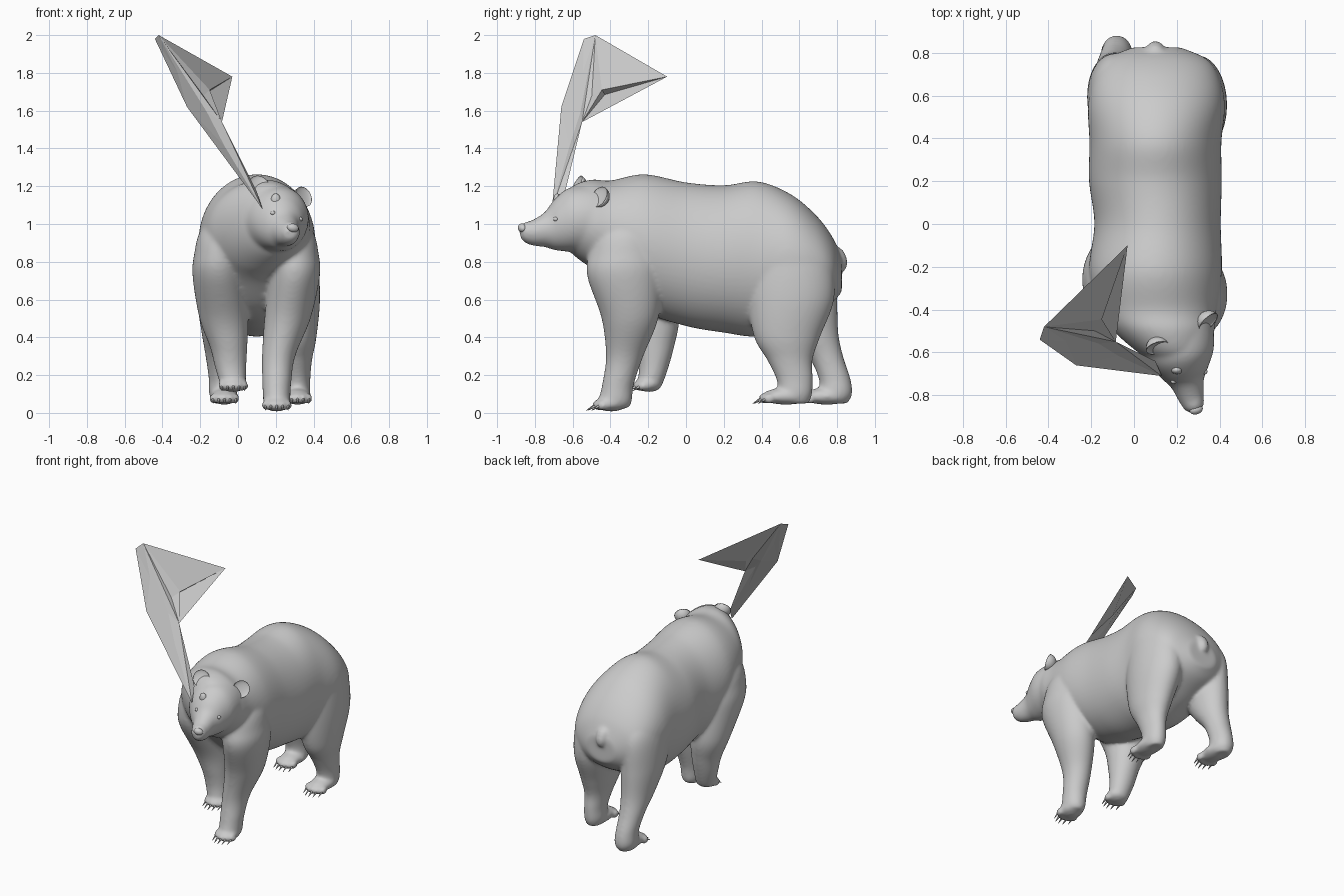
import bpy, bmesh, math
from mathutils import Matrix, Vector


def finish(bm, name, smooth=True, recalc=True):
    if recalc:
        bmesh.ops.recalc_face_normals(bm, faces=bm.faces)
    me = bpy.data.meshes.new(name)
    bm.to_mesh(me)
    bm.free()
    ob = bpy.data.objects.new(name, me)
    bpy.context.collection.objects.link(ob)
    for p in me.polygons:
        p.use_smooth = smooth
    return ob


def spline(rows, steps=8):
    # Catmull-Rom interpolation through the section rows
    out = []
    for i in range(len(rows) - 1):
        p = [rows[max(0, min(len(rows) - 1, i + k))] for k in (-1, 0, 1, 2)]
        for s in range(steps):
            t = s / steps
            out.append([0.5 * (2 * b + (c - a) * t + (2 * a - 5 * b + 4 * c - d) * t * t
                               + (3 * b - a - 3 * c + d) * t ** 3) for a, b, c, d in zip(*p)])
    return out + [list(rows[-1])]


def loft(bm, rows, axis, mat=Matrix(), n=72):
    # axis 'y': row = y, x, z, rx, rz     axis 'z': row = z, x, y, rx, ry
    rings = []
    for t, a, b, ra, rb in spline(rows):
        ring = []
        for k in range(n):
            w = 2 * math.pi * k / n
            u, v = a + ra * math.cos(w), b + rb * math.sin(w)
            ring.append(bm.verts.new(mat @ Vector((u, t, v) if axis == 'y' else (u, v, t))))
        rings.append(ring)
    faces = [bm.faces.new(rings[0]), bm.faces.new(rings[-1][::-1])]
    for r, s in zip(rings, rings[1:]):
        for k in range(n):
            j = (k + 1) % n
            faces.append(bm.faces.new((r[k], s[k], s[j], r[j])))
    bmesh.ops.recalc_face_normals(bm, faces=faces)


def ball(bm, c, r, mat=Matrix()):
    m = mat @ Matrix.Translation(c) @ Matrix.Diagonal((*r, 1))
    return bmesh.ops.create_uvsphere(bm, u_segments=24, v_segments=14, radius=1, matrix=m)['verts']


def paw(body, claws, x, y, z, length):
    # pad, five toes and five claws
    ball(body, (x, y, z), (0.074, length, 0.045))
    for i in range(-2, 3):
        tx, ty = x + i * 0.03, y - length + 0.013 + 0.007 * i * i
        ball(body, (tx, ty, z - 0.012), (0.02, 0.033, 0.028))
        m = Matrix.Translation((tx, ty - 0.035, z - 0.024)) @ Matrix.Rotation(math.radians(120), 4, 'X')
        bmesh.ops.create_cone(claws, cap_ends=True, segments=8, radius1=0.01,
                              radius2=0.001, depth=0.06, matrix=m)


body, claws = bmesh.new(), bmesh.new()

# torso and neck
loft(body, [(-0.66, 0.20, 1.02, 0.08, 0.10), (-0.60, 0.18, 1.02, 0.16, 0.18),
            (-0.50, 0.14, 1.0, 0.235, 0.235), (-0.40, 0.11, 0.965, 0.275, 0.265),
            (-0.22, 0.10, 0.90, 0.31, 0.363), (0.0, 0.11, 0.84, 0.295, 0.38),
            (0.20, 0.10, 0.815, 0.31, 0.39), (0.38, 0.10, 0.815, 0.308, 0.41),
            (0.55, 0.105, 0.81, 0.32, 0.35), (0.68, 0.105, 0.79, 0.295, 0.265),
            (0.77, 0.105, 0.76, 0.235, 0.18), (0.825, 0.105, 0.73, 0.11, 0.09)], 'y')

# four legs in a walking pose
loft(body, [(1.10, 0.20, -0.31, 0.07, 0.10), (0.97, 0.262, -0.32, 0.13, 0.16),
            (0.84, 0.288, -0.325, 0.139, 0.19),
            (0.72, 0.297, -0.325, 0.136, 0.197), (0.50, 0.262, -0.297, 0.122, 0.15),
            (0.30, 0.215, -0.325, 0.088, 0.099), (0.15, 0.205, -0.36, 0.076, 0.084),
            (0.06, 0.205, -0.375, 0.07, 0.088), (0.025, 0.205, -0.375, 0.05, 0.07)], 'z')
loft(body, [(1.10, 0.0, -0.29, 0.07, 0.10), (0.97, -0.065, -0.29, 0.13, 0.16),
            (0.84, -0.095, -0.275, 0.137, 0.19),
            (0.72, -0.10, -0.25, 0.14, 0.19), (0.50, -0.075, -0.175, 0.129, 0.139),
            (0.35, -0.05, -0.165, 0.099, 0.102), (0.25, -0.04, -0.17, 0.084, 0.08),
            (0.17, -0.03, -0.185, 0.07, 0.068), (0.125, -0.03, -0.19, 0.05, 0.05)], 'z')
loft(body, [(1.05, 0.25, 0.50, 0.06, 0.12), (0.92, 0.28, 0.525, 0.11, 0.19),
            (0.80, 0.293, 0.55, 0.13, 0.222),
            (0.60, 0.295, 0.555, 0.139, 0.229), (0.40, 0.305, 0.535, 0.11, 0.174),
            (0.28, 0.31, 0.55, 0.082, 0.12), (0.18, 0.315, 0.575, 0.068, 0.097),
            (0.10, 0.315, 0.58, 0.067, 0.088), (0.05, 0.315, 0.58, 0.05, 0.07)], 'z')
loft(body, [(1.05, -0.04, 0.50, 0.06, 0.12), (0.92, -0.07, 0.54, 0.11, 0.19),
            (0.80, -0.085, 0.57, 0.128, 0.22),
            (0.60, -0.09, 0.61, 0.127, 0.19), (0.42, -0.09, 0.675, 0.102, 0.132),
            (0.30, -0.09, 0.74, 0.082, 0.092), (0.18, -0.083, 0.787, 0.072, 0.084),
            (0.10, -0.08, 0.793, 0.073, 0.087), (0.05, -0.08, 0.785, 0.05, 0.07)], 'z')
paw(body, claws, 0.205, -0.395, 0.052, 0.085)
paw(body, claws, -0.025, -0.195, 0.155, 0.07)
paw(body, claws, 0.315, 0.53, 0.088, 0.13)
paw(body, claws, -0.072, 0.745, 0.088, 0.13)

# head, turned and tilted, with a cheek ruff at the back
head = (Matrix.Translation((0.205, -0.55, 1.03)) @ Matrix.Rotation(math.radians(17), 4, 'Z')
        @ Matrix.Rotation(math.radians(12), 4, 'Y'))
loft(body, [(0.17, 0, 0, 0.12, 0.13), (0.11, 0, 0, 0.172, 0.175), (0.02, 0, -0.005, 0.178, 0.183),
            (-0.08, 0, -0.01, 0.152, 0.167), (-0.15, 0, -0.035, 0.110, 0.134),
            (-0.20, 0, -0.06, 0.078, 0.094), (-0.27, 0, -0.078, 0.060, 0.068),
            (-0.315, 0, -0.075, 0.046, 0.052), (-0.335, 0, -0.07, 0.028, 0.034)], 'y', head)

# tail
loft(body, [(0.89, 0.10, 0.76, 0.02, 0.02), (0.86, 0.10, 0.80, 0.036, 0.032),
            (0.80, 0.10, 0.825, 0.037, 0.03), (0.755, 0.10, 0.828, 0.02, 0.018)], 'z')

ob = finish(body, "body", recalc=False)
rm = ob.modifiers.new("blend", 'REMESH')
rm.mode = 'VOXEL'
rm.voxel_size = 0.0105
rm.use_smooth_shade = True
sm = ob.modifiers.new("soften", 'SMOOTH')
sm.factor = 0.5
sm.iterations = 12
finish(claws, "claws")

# cupped ears, laid back along the skull
ears = bmesh.new()
for s, c in ((-1, (0.112, -0.58, 1.205)), (1, (0.348, -0.46, 1.145))):
    m = (Matrix.Translation(c) @ Matrix.Rotation(math.radians(25), 4, 'Z')
         @ Matrix.Rotation(s * 0.45 + 0.2, 4, 'Y') @ Matrix.Rotation(-0.5, 4, 'X'))
    for v in ball(ears, (0, 0, 0), (0.056, 0.055, 0.058)):
        if v.co.y < 0:
            v.co.y *= -0.25
        v.co = m @ v.co
finish(ears, "ears")

# eyes, nose and brow bump
eyes = bmesh.new()
for s in (-1, 1):
    ball(eyes, (s * 0.077, -0.17, 0.012), (0.014, 0.013, 0.012), head)
finish(eyes, "eyes")
nose = bmesh.new()
ball(nose, (0, -0.328, -0.052), (0.032, 0.022, 0.023), head)
finish(nose, "nose")
brow = bmesh.new()
ball(brow, (0.20, -0.682, 1.125), (0.026, 0.02, 0.036))
finish(brow, "brow_bump")

# folded dart standing on the head: raised front sheet with a notch, back sheet behind it
pts = dict(P=(-0.42, -0.48, 2.0), Q=(-0.44, -0.54, 1.98), R=(-0.27, -0.66, 1.62),
           C=(-0.03, -0.10, 1.78), N=(-0.15, -0.445, 1.71), L=(-0.085, -0.55, 1.54),
           G=(-0.215, -0.55, 1.65), B=(0.13, -0.71, 1.08), D=(0.10, -0.64, 1.17),
           M=(-0.18, -0.43, 1.685))
dart = bmesh.new()
vs = {k: dart.verts.new(p) for k, p in pts.items()}
for f in ("PNC", "NLM", "NMC", "MLC", "PGN", "NGL", "PQG", "QRG", "RBG", "GBL",
          "LBD", "PRQ", "PDR", "RDB", "PLD", "PML", "PCM"):
    dart.faces.new([vs[k] for k in f])
finish(dart, "folded_dart", smooth=False)
